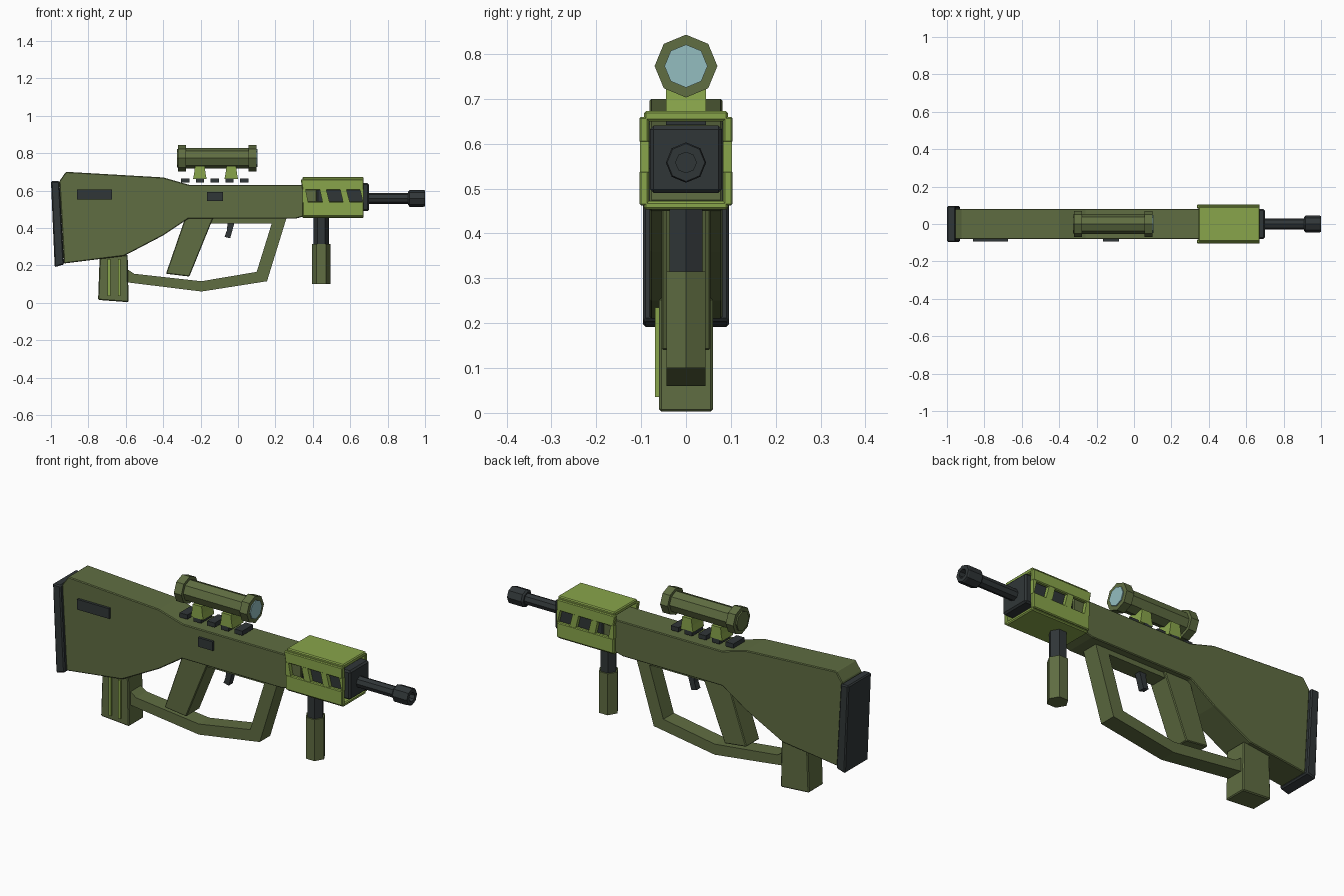
import bpy, bmesh, math
from mathutils import Vector


def mat(name, rgb):
    m = bpy.data.materials.new(name)
    m.diffuse_color = (*rgb, 1)
    return m


OLIVE = mat("olive", (0.115, 0.153, 0.054))
LIME = mat("light_green", (0.25, 0.376, 0.07))
DARK = mat("dark_metal", (0.03, 0.037, 0.039))
GLASS = mat("glass", (0.296, 0.515, 0.527))


def finish(name, bm, material, bevel=0):
    bmesh.ops.recalc_face_normals(bm, faces=bm.faces)
    me = bpy.data.meshes.new(name)
    bm.to_mesh(me)
    bm.free()
    me.materials.append(material)
    ob = bpy.data.objects.new(name, me)
    bpy.context.collection.objects.link(ob)
    if bevel:
        b = ob.modifiers.new("bevel", 'BEVEL')
        b.width, b.segments, b.limit_method = bevel, 1, 'ANGLE'
    return ob


def plate(name, pts, y0, y1, material, bevel=0):
    """Extrude a side (x, z) profile from y0 to y1."""
    bm = bmesh.new()
    face = bm.faces.new([bm.verts.new((x, y0, z)) for x, z in pts])
    ext = bmesh.ops.extrude_face_region(bm, geom=[face])
    moved = [v for v in ext["geom"] if isinstance(v, bmesh.types.BMVert)]
    bmesh.ops.translate(bm, vec=(0, y1 - y0, 0), verts=moved)
    return finish(name, bm, material, bevel)


def box(name, x0, x1, y0, y1, z0, z1, material, bevel=0):
    return plate(name, [(x0, z0), (x1, z0), (x1, z1), (x0, z1)], y0, y1, material, bevel)


def turned(name, stations, sides, origin, axis, material):
    """Faceted turned part: (position, radius) stations along x or z."""
    bm = bmesh.new()
    rings = []
    for t, r in stations:
        ring = []
        for i in range(sides):
            a = 2 * math.pi * i / sides
            c, s = r * math.cos(a), r * math.sin(a)
            p = (t, s, c) if axis == 'x' else (c, s, t)
            ring.append(bm.verts.new(Vector(origin) + Vector(p)))
        rings.append(ring)
    for a, b in zip(rings, rings[1:]):
        for i in range(sides):
            j = (i + 1) % sides
            bm.faces.new((a[i], a[j], b[j], b[i]))
    bm.faces.new(rings[0])
    bm.faces.new(rings[-1])
    return finish(name, bm, material)


# Stock and receiver
plate("body", [(-0.955, 0.65), (-0.92, 0.70), (-0.40, 0.67), (-0.26, 0.63), (0.42, 0.63),
               (0.42, 0.47), (0.345, 0.46), (0.31, 0.45), (-0.265, 0.45), (-0.40, 0.36),
               (-0.61, 0.25), (-0.93, 0.21)], -0.081, 0.081, OLIVE, 0.004)
plate("butt_pad", [(-1.0, 0.65), (-0.955, 0.65), (-0.93, 0.205), (-0.98, 0.19)],
      -0.096, 0.096, DARK, 0.006)
box("side_port", -0.86, -0.675, -0.094, -0.07, 0.552, 0.605, DARK)
box("side_button", -0.165, -0.08, -0.094, -0.07, 0.545, 0.592, DARK)

# Grip, guard loop and trigger
plate("pistol_grip", [(-0.28, 0.46), (-0.13, 0.46), (-0.26, 0.14), (-0.385, 0.155)],
      -0.055, 0.055, OLIVE, 0.004)
plate("guard_loop", [(0.19, 0.455), (0.26, 0.455), (0.155, 0.115), (-0.195, 0.06),
                     (-0.60, 0.11), (-0.60, 0.185), (-0.555, 0.155), (-0.195, 0.115),
                     (0.10, 0.165)], -0.043, 0.043, OLIVE)
box("trigger_plate", -0.15, 0.21, -0.043, 0.043, 0.425, 0.455, OLIVE)
plate("trigger", [(-0.055, 0.43), (-0.018, 0.43), (-0.042, 0.345), (-0.072, 0.352),
                  (-0.06, 0.385)], -0.016, 0.016, DARK)

# Magazine with ribs on the near side
plate("magazine", [(-0.74, 0.24), (-0.59, 0.257), (-0.585, 0.003), (-0.748, 0.015)],
      -0.06, 0.06, OLIVE, 0.005)
for i, x in enumerate((-0.69, -0.634)):
    box(f"magazine_rib_{i}", x - 0.007, x + 0.007, -0.069, -0.055, 0.035, 0.235, LIME)

# Handguard: dark core, top and bottom plates, windowed sides
box("handguard_core", 0.42, 0.70, -0.08, 0.08, 0.49, 0.64, DARK, 0.008)
box("handguard_top", 0.345, 0.672, -0.094, 0.094, 0.65, 0.673, LIME, 0.005)
box("handguard_bottom", 0.345, 0.672, -0.094, 0.094, 0.453, 0.472, LIME, 0.005)
STRUTS = [(0.345, 0.362, 0.345, 0.375), (0.437, 0.472, 0.452, 0.49),
          (0.546, 0.58, 0.562, 0.598), (0.652, 0.672, 0.668, 0.672)]
for s, side in ((-1, "near"), (1, "far")):
    y0, y1 = s * 0.083, s * 0.104
    plate(f"handguard_upper_{side}", [(0.335, 0.66), (0.672, 0.66), (0.672, 0.602),
                                      (0.345, 0.602)], y0, y1, LIME, 0.004)
    box(f"handguard_lower_{side}", 0.345, 0.672, y0, y1, 0.462, 0.54, LIME, 0.004)
    for i, (a, b, c, d) in enumerate(STRUTS):
        plate(f"handguard_strut_{side}_{i}", [(a, 0.605), (b, 0.605), (d, 0.537), (c, 0.537)],
              y0, s * 0.103, LIME)

# Barrel and muzzle
turned("barrel", [(0.68, 0.029), (0.92, 0.029)], 8, (0, 0, 0.558), 'x', DARK)
turned("muzzle", [(0.91, 0.036), (0.918, 0.045), (0.992, 0.045), (1.0, 0.042), (1.0, 0.023),
                  (0.95, 0.023)], 8, (0, 0, 0.558), 'x', DARK)

# Foregrip
turned("foregrip_post", [(0.30, 0.042), (0.47, 0.042)], 6, (0.445, 0, 0), 'z', DARK)
turned("foregrip_handle", [(0.10, 0.05), (0.315, 0.05)], 6, (0.445, 0, 0), 'z', OLIVE)

# Rail blocks and scope mounts
for i in range(5):
    x = -0.282 + 0.079 * i
    box(f"rail_block_{i}", x - 0.022, x + 0.022, -0.045, 0.045, 0.642, 0.665, DARK)
for i, x in enumerate((-0.204, -0.036)):
    plate(f"scope_mount_{i}", [(x - 0.036, 0.662), (x + 0.036, 0.662), (x + 0.03, 0.695),
                               (x + 0.026, 0.73), (x - 0.026, 0.73), (x - 0.03, 0.695)],
          -0.045, 0.045, LIME)

# Scope tube with end rings and a front lens
turned("scope", [(-0.327, 0.05), (-0.32, 0.05), (-0.32, 0.07), (-0.277, 0.07), (-0.277, 0.054),
                 (0.057, 0.054), (0.057, 0.07), (0.10, 0.07)], 8, (0, 0, 0.773), 'x', OLIVE)
turned("scope_lens", [(0.09, 0.048), (0.105, 0.048)], 8, (0, 0, 0.773), 'x', GLASS)
